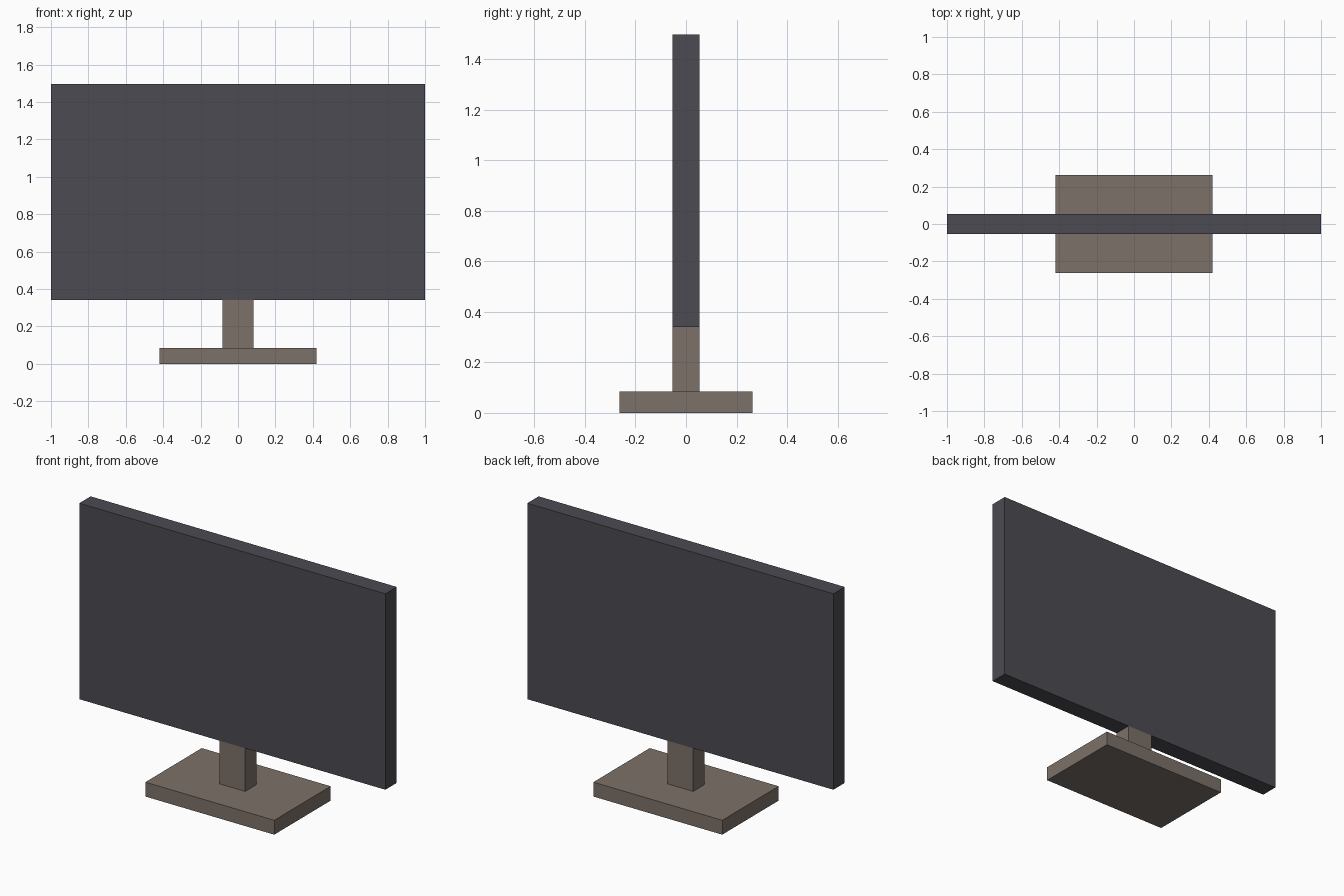
import bpy

if "Cube" in bpy.data.objects:
    bpy.data.objects.remove(bpy.data.objects["Cube"])


def material(name, rgb):
    m = bpy.data.materials.new(name)
    m.diffuse_color = (*rgb, 1.0)
    m.use_nodes = True
    m.node_tree.nodes["Principled BSDF"].inputs["Base Color"].default_value = m.diffuse_color
    return m


def box(name, width, depth, z0, z1, mat):
    """Box centred on x = y = 0, spanning z0 to z1."""
    bpy.ops.mesh.primitive_cube_add(size=1, location=(0, 0, (z0 + z1) / 2))
    ob = bpy.context.object
    ob.name = name
    ob.scale = (width, depth, z1 - z0)
    bpy.ops.object.transform_apply(location=False, rotation=False, scale=True)
    ob.data.materials.append(mat)
    return ob


charcoal = material("charcoal", (0.072, 0.070, 0.084))
taupe = material("taupe", (0.202, 0.165, 0.141))

BASE_TOP, PANEL_BOTTOM, PANEL_TOP = 0.085, 0.34, 1.497
THICKNESS = 0.106

# Stand: flat foot and upright neck
box("stand_base", 0.842, 0.526, 0, BASE_TOP, taupe)
box("stand_neck", 0.168, THICKNESS, BASE_TOP, PANEL_BOTTOM, taupe)

# Display panel
box("screen_panel", 2.0, THICKNESS, PANEL_BOTTOM, PANEL_TOP, charcoal)
